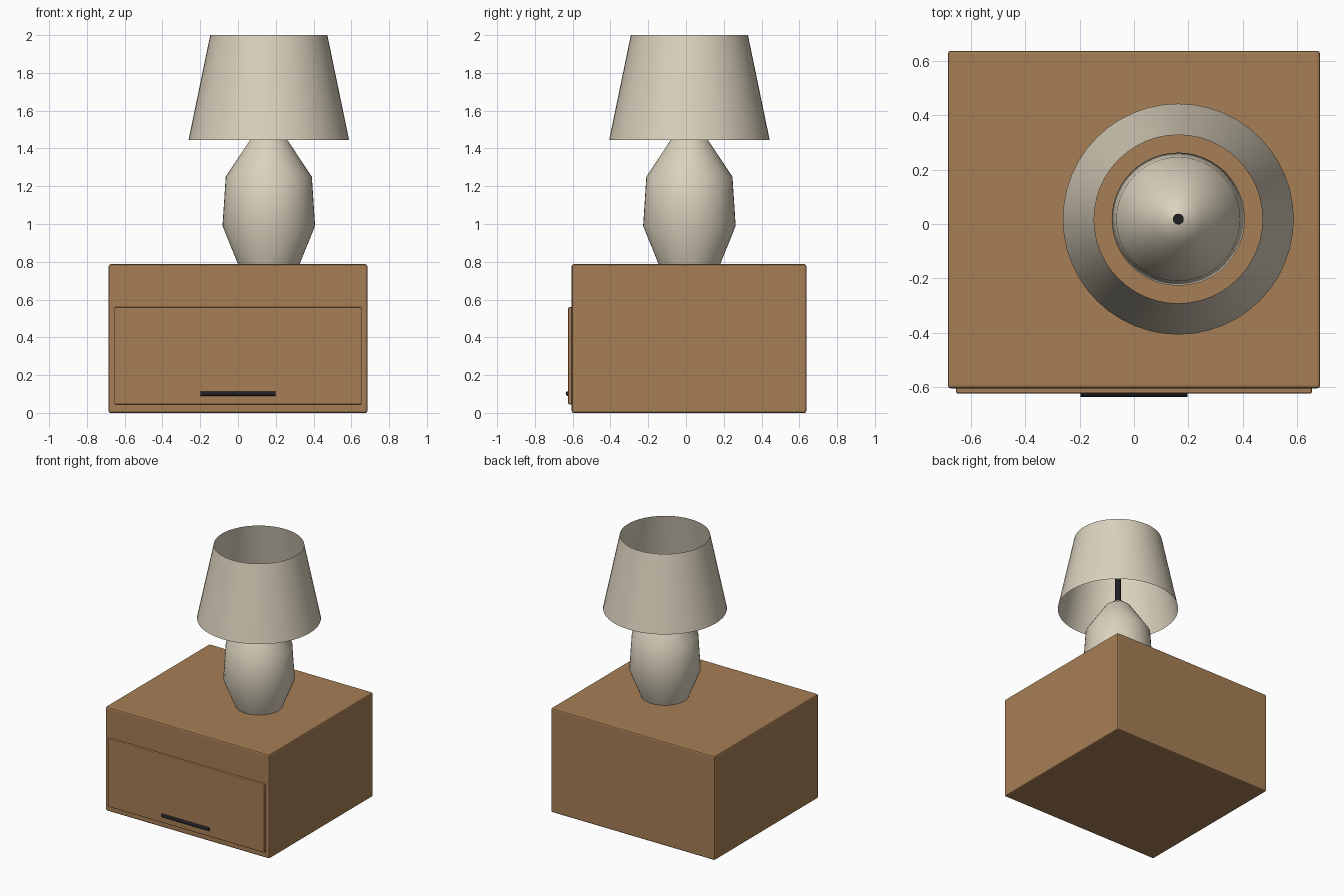
import bpy, bmesh, math

if "Cube" in bpy.data.objects:
    bpy.data.objects.remove(bpy.data.objects["Cube"])


def material(name, rgb):
    m = bpy.data.materials.new(name)
    m.diffuse_color = (*rgb, 1)
    m.use_nodes = True
    m.node_tree.nodes["Principled BSDF"].inputs["Base Color"].default_value = m.diffuse_color
    return m


WOOD = material("warm_wood", (0.38, 0.21, 0.09))
CREAM = material("cream", (0.71, 0.64, 0.51))
BLACK = material("black", (0.015, 0.015, 0.017))
LAMP_X, LAMP_Y = 0.163, 0.018


def finish(bm, name, mat, smooth=None):
    mesh = bpy.data.meshes.new(name)
    bm.to_mesh(mesh)
    bm.free()
    mesh.materials.append(mat)
    ob = bpy.data.objects.new(name, mesh)
    bpy.context.collection.objects.link(ob)
    if smooth:
        bpy.ops.object.select_all(action='DESELECT')
        bpy.context.view_layer.objects.active = ob
        ob.select_set(True)
        bpy.ops.object.shade_smooth_by_angle(angle=math.radians(smooth))
    return ob


def box(name, lo, hi, bevel, mat):
    bm = bmesh.new()
    bmesh.ops.create_cube(bm, size=1)
    for v in bm.verts:
        v.co = [(a + b) / 2 + c * (b - a) for a, b, c in zip(lo, hi, v.co)]
    ob = finish(bm, name, mat)
    mod = ob.modifiers.new("rounded_edges", 'BEVEL')
    mod.width, mod.segments = bevel, 2
    return ob


def lathe(name, profile, mat, steps=48, caps=False, smooth=60):
    """Revolve (radius, height) points around the lamp axis."""
    bm = bmesh.new()
    rings = []
    for r, z in profile:
        rings.append([bm.verts.new((LAMP_X + r * math.cos(a), LAMP_Y + r * math.sin(a), z))
                      for a in (2 * math.pi * i / steps for i in range(steps))])
    for low, high in zip(rings, rings[1:]):
        for i in range(steps):
            j = (i + 1) % steps
            bm.faces.new((low[i], low[j], high[j], high[i]))
    if caps:
        bm.faces.new(rings[0][::-1])
        bm.faces.new(rings[-1])
    return finish(bm, name, mat, smooth)


# Bedside cabinet with a raised drawer front
box("cabinet", (-0.685, -0.605, 0), (0.685, 0.637, 0.787), 0.01, WOOD)
box("drawer_front", (-0.655, -0.624, 0.045), (0.655, -0.60, 0.56), 0.006, WOOD)

# Drawer handle: a thin horizontal rod
bm = bmesh.new()
bmesh.ops.create_cone(bm, cap_ends=True, segments=16, radius1=0.0125, radius2=0.0125, depth=0.395)
for v in bm.verts:
    v.co = (v.co.z, v.co.x - 0.6245, v.co.y + 0.102)
bmesh.ops.recalc_face_normals(bm, faces=bm.faces)
finish(bm, "drawer_handle", BLACK, 40)

# Lamp: ceramic body, stem and open shade
lathe("lamp_body", [(0.163, 0.787), (0.245, 0.99), (0.228, 1.25), (0.092, 1.455), (0.02, 1.51)],
      CREAM, caps=True)
lathe("lamp_stem", [(0.02, 1.45), (0.02, 1.70)], BLACK, steps=16, caps=True, smooth=40)
lathe("lamp_shade", [(0.425, 1.445), (0.31, 2.0)], CREAM)
